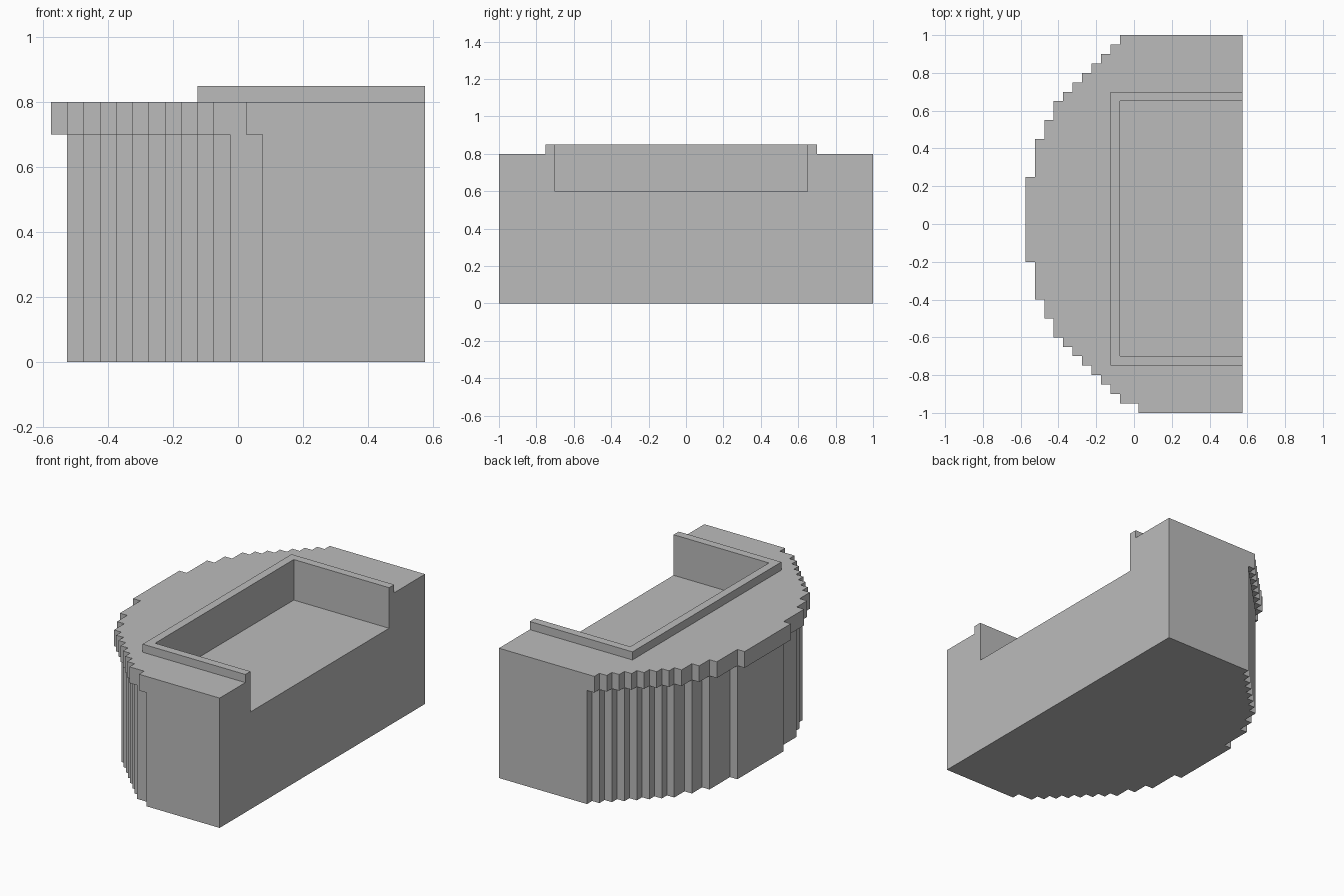
import bpy
import bmesh

cube = bpy.data.objects.get("Cube")
if cube:
    bpy.data.objects.remove(cube, do_unlink=True)

grey = bpy.data.materials.new("plain grey")
grey.use_nodes = True
grey.diffuse_color = (0.5, 0.5, 0.5, 1)
grey.node_tree.nodes["Principled BSDF"].inputs["Base Color"].default_value = (0.5, 0.5, 0.5, 1)

STEP = 0.05
BACK_X = 0.575      # flat open side
BULGE_X = -0.575    # tip of the stepped curve


def prism(name, outline, z0, z1):
    """Extrude a flat outline from z0 up to z1."""
    bm = bmesh.new()
    face = bm.faces.new([bm.verts.new((x, y, z0)) for x, y in outline])
    top = bmesh.ops.extrude_face_region(bm, geom=[face])["geom"]
    moved = [v for v in top if isinstance(v, bmesh.types.BMVert)]
    bmesh.ops.translate(bm, verts=moved, vec=(0, 0, z1 - z0))
    bmesh.ops.recalc_face_normals(bm, faces=bm.faces)
    mesh = bpy.data.meshes.new(name)
    bm.to_mesh(mesh)
    bm.free()
    mesh.materials.append(grey)
    obj = bpy.data.objects.new(name, mesh)
    bpy.context.collection.objects.link(obj)
    return obj


def rectangle(x0, x1, y0, y1):
    return [(x0, y0), (x1, y0), (x1, y1), (x0, y1)]


def stair(ends, sign):
    """Staircase from the tip outwards; each step ends at the given |y|."""
    points = []
    for i, y in enumerate(ends):
        x = BULGE_X + i * STEP
        points += [(x, sign * y), (x + STEP, sign * y)]
    return points


# Stepped outline of the counter
fine = [0.65, 0.7, 0.75, 0.8, 0.85, 0.9, 0.95]
far_side = stair([0.25, 0.45, 0.55] + fine, 1)
near_side = stair([0.2, 0.4, 0.5, 0.6] + fine, -1)
near_side[-1] = (near_side[-1][0] + STEP, near_side[-1][1])
outline = (far_side + [(far_side[-1][0], 1), (BACK_X, 1), (BACK_X, -1),
           (near_side[-1][0], -1)] + near_side[::-1])

# The base is the same outline, set back one step below the overhang
base_outline = [(x if x == BACK_X else x + STEP, y) for x, y in outline]

counter = prism("stepped_counter", base_outline, 0, 0.7)
overhang = prism("overhang_slab", outline, 0.7, 0.8)
rim = prism("raised_rim", rectangle(-0.125, BACK_X, -0.75, 0.7), 0.8, 0.85)
recess = prism("recess_cutter", rectangle(-0.075, 0.8, -0.7, 0.65), 0.6, 1)

# Join the parts and cut the open recess
helpers = [(overhang, 'UNION'), (rim, 'UNION'), (recess, 'DIFFERENCE')]
for helper, operation in helpers:
    helper.hide_render = True
    mod = counter.modifiers.new(helper.name, 'BOOLEAN')
    mod.operation = operation
    mod.solver = 'EXACT'
    mod.object = helper

bpy.context.view_layer.update()
evaluated = counter.evaluated_get(bpy.context.evaluated_depsgraph_get())
result = bpy.data.meshes.new_from_object(evaluated)
counter.modifiers.clear()
counter.data = result
for helper, _ in helpers:
    bpy.data.objects.remove(helper, do_unlink=True)

# Merge coplanar faces left by the joins
bm = bmesh.new()
bm.from_mesh(result)
bmesh.ops.remove_doubles(bm, verts=bm.verts, dist=0.0001)
bmesh.ops.dissolve_limit(bm, angle_limit=0.01, verts=bm.verts, edges=bm.edges)
bm.to_mesh(result)
bm.free()
